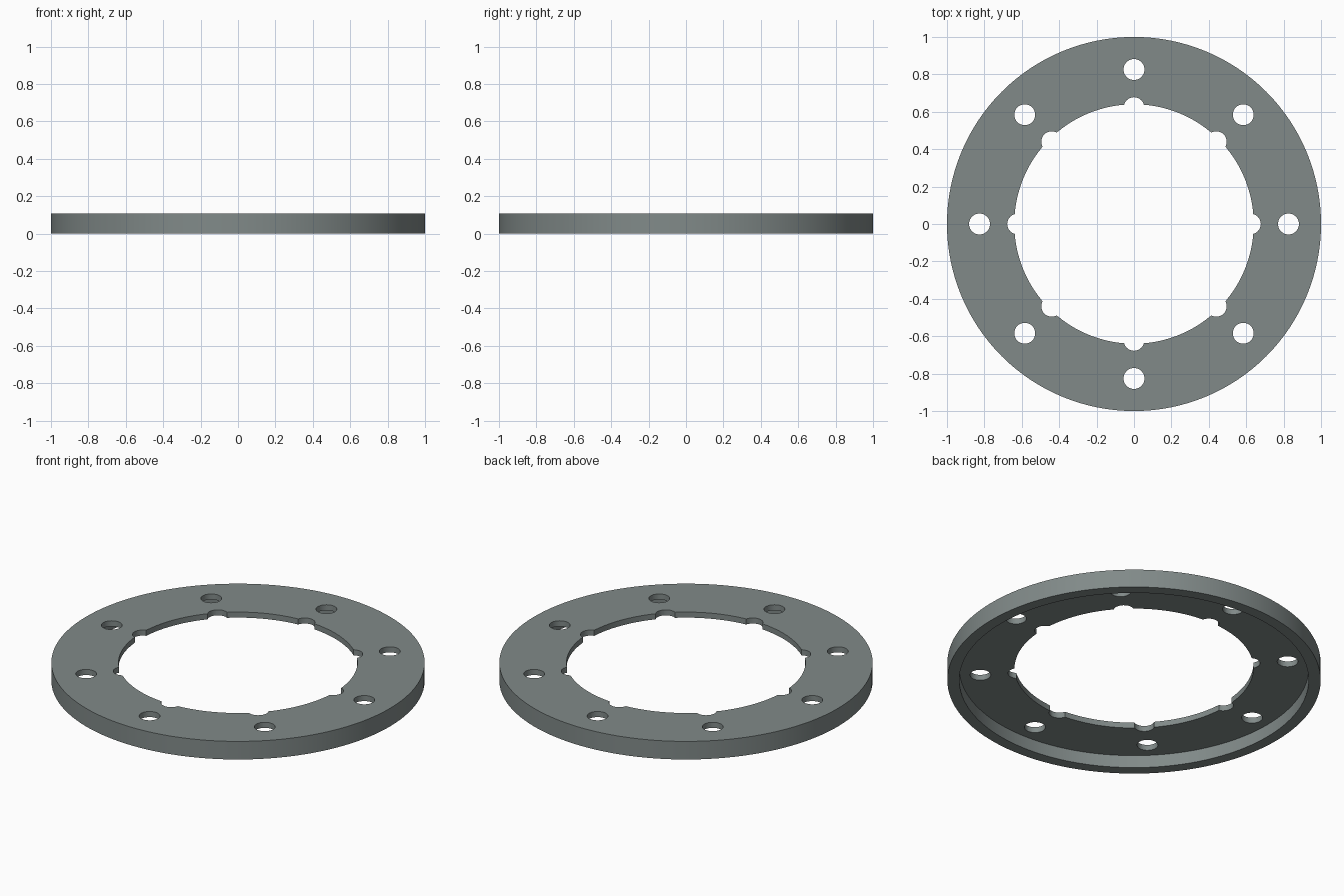
import bpy, bmesh, math
from mathutils import Matrix, Vector

if "Cube" in bpy.data.objects:
    bpy.data.objects.remove(bpy.data.objects["Cube"])

HEIGHT, FLOOR = 0.107, 0.074      # overall height, depth of the underside recess
SEGMENTS = 128

grey = bpy.data.materials.new("slate grey")
grey.diffuse_color = (0.22, 0.255, 0.25, 1)
grey.use_nodes = True
grey.node_tree.nodes["Principled BSDF"].inputs["Base Color"].default_value = grey.diffuse_color


def make_object(name, bm):
    bmesh.ops.recalc_face_normals(bm, faces=bm.faces)
    mesh = bpy.data.meshes.new(name)
    bm.to_mesh(mesh)
    bm.free()
    obj = bpy.data.objects.new(name, mesh)
    bpy.context.collection.objects.link(obj)
    return obj


# Ring with an outer lip hanging below the thin plate: a lathed profile
profile = [(0.64, HEIGHT), (1, HEIGHT), (1, 0), (0.936, 0), (0.936, FLOOR), (0.64, FLOOR)]
bm = bmesh.new()
loops = []
for i in range(SEGMENTS):
    a = math.tau * i / SEGMENTS
    loops.append([bm.verts.new((r * math.cos(a), r * math.sin(a), z)) for r, z in profile])
for i in range(SEGMENTS):
    p, q = loops[i], loops[(i + 1) % SEGMENTS]
    for j in range(len(profile)):
        k = (j + 1) % len(profile)
        bm.faces.new((p[j], p[k], q[k], q[j]))
ring = make_object("flange_ring", bm)
ring.data.materials.append(grey)

# Cutters: eight bolt holes, and eight round notches in the bore
bm = bmesh.new()
for i in range(8):
    for distance, radius in ((0.826, 0.056), (0.623, 0.055)):
        place = Matrix.Rotation(math.tau * i / 8, 4, 'Z') @ Matrix.Translation(Vector((distance, 0, 0.09)))
        bmesh.ops.create_cone(bm, cap_ends=True, segments=32, radius1=radius,
                              radius2=radius, depth=0.2, matrix=place)
cutter = make_object("hole_cutters", bm)
cutter.hide_render = True

cut = ring.modifiers.new("holes", 'BOOLEAN')
cut.operation = 'DIFFERENCE'
cut.solver = 'EXACT'
cut.object = cutter

bpy.ops.object.select_all(action='DESELECT')
ring.select_set(True)
bpy.context.view_layer.objects.active = ring
bpy.ops.object.modifier_apply(modifier=cut.name)
bpy.data.objects.remove(cutter)
bpy.ops.object.shade_smooth_by_angle(angle=math.radians(30))
